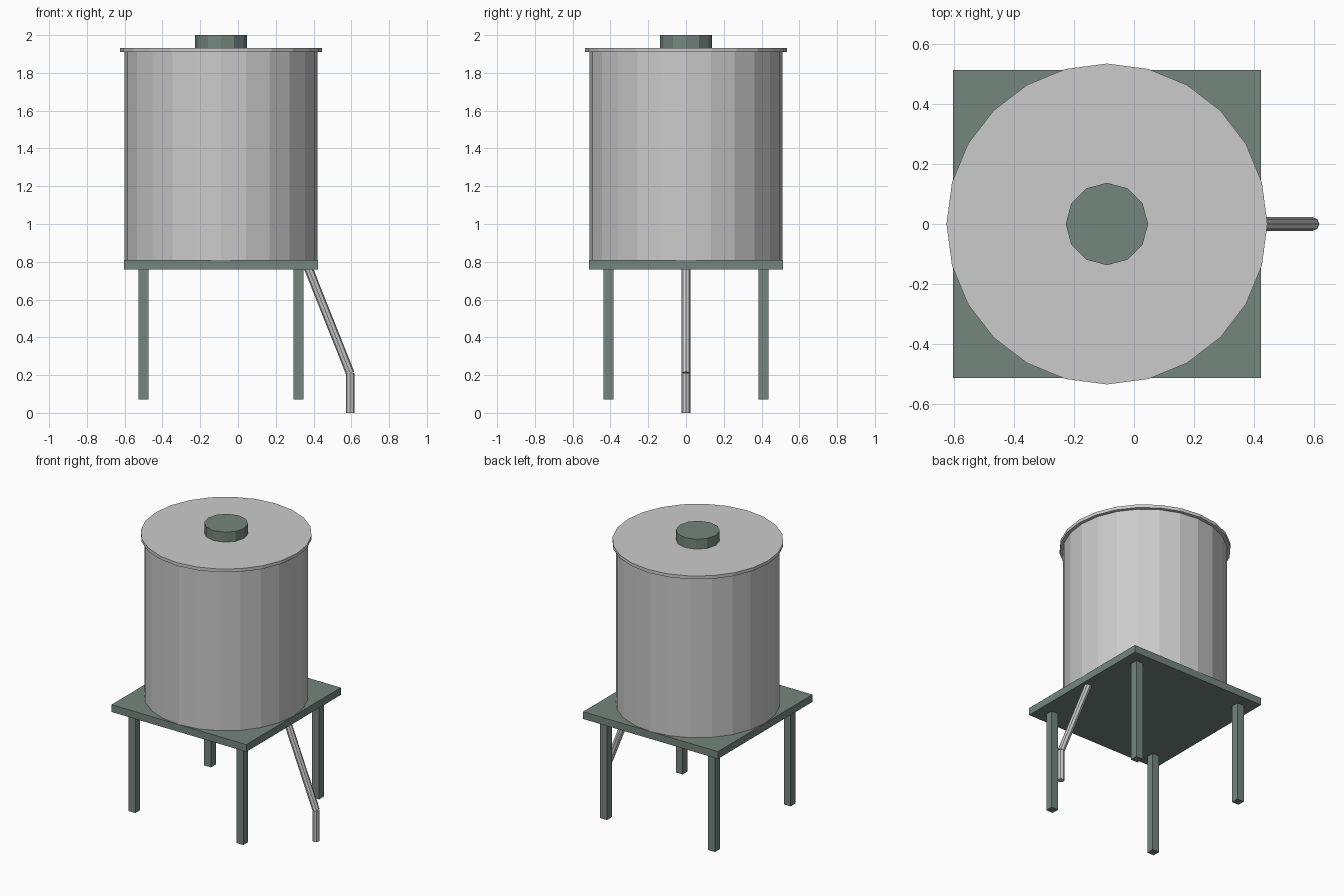
import bpy
from mathutils import Vector

cube = bpy.data.objects.get("Cube")
if cube:
    bpy.data.objects.remove(cube, do_unlink=True)


def material(name, rgb):
    m = bpy.data.materials.new(name)
    m.use_nodes = True
    m.diffuse_color = (*rgb, 1)
    m.node_tree.nodes["Principled BSDF"].inputs["Base Color"].default_value = (*rgb, 1)
    return m


steel = material("light_grey_steel", (0.6, 0.6, 0.6))
painted = material("grey_green_paint", (0.177, 0.24, 0.21))


def finish(name, mat):
    obj = bpy.context.object
    obj.name = name
    obj.data.materials.append(mat)
    return obj


def box(name, center, size, mat):
    bpy.ops.mesh.primitive_cube_add(size=1, location=center)
    obj = finish(name, mat)
    obj.scale = size
    return obj


def rod(name, start, end, radius, sides, mat):
    """Flat-sided cylinder running between two points."""
    start, end = Vector(start), Vector(end)
    axis = end - start
    bpy.ops.mesh.primitive_cylinder_add(
        vertices=sides, radius=radius, depth=axis.length, location=(start + end) / 2)
    obj = finish(name, mat)
    obj.rotation_euler = Vector((0, 0, 1)).rotation_difference(axis).to_euler()
    return obj


CX = -0.09  # axis of the tank and stand

# Tank body, overhanging lid and filler cap
rod("tank_body", (CX, 0, 0.81), (CX, 0, 1.91), 0.512, 24, steel)
rod("tank_lid", (CX, 0, 1.91), (CX, 0, 1.932), 0.534, 24, steel)
rod("filler_cap", (CX, 0, 1.932), (CX, 0, 2.0), 0.137, 12, painted)

# Square platform on four legs
box("platform", (CX, 0, 0.785), (1.026, 1.026, 0.05), painted)
for side, sx in (("right", -1), ("left", 1)):
    for end, sy in (("front", -1), ("back", 1)):
        box(f"{end}_{side}_leg", (CX + sx * 0.411, sy * 0.411, 0.415),
            (0.052, 0.052, 0.69), painted)

# Drain pipe: sloping run, then a vertical spout
rod("drain_pipe", (0.367, 0, 0.78), (0.594, 0, 0.21), 0.023, 8, steel)
rod("drain_spout", (0.594, 0, 0.21), (0.594, 0, 0), 0.023, 8, steel)
